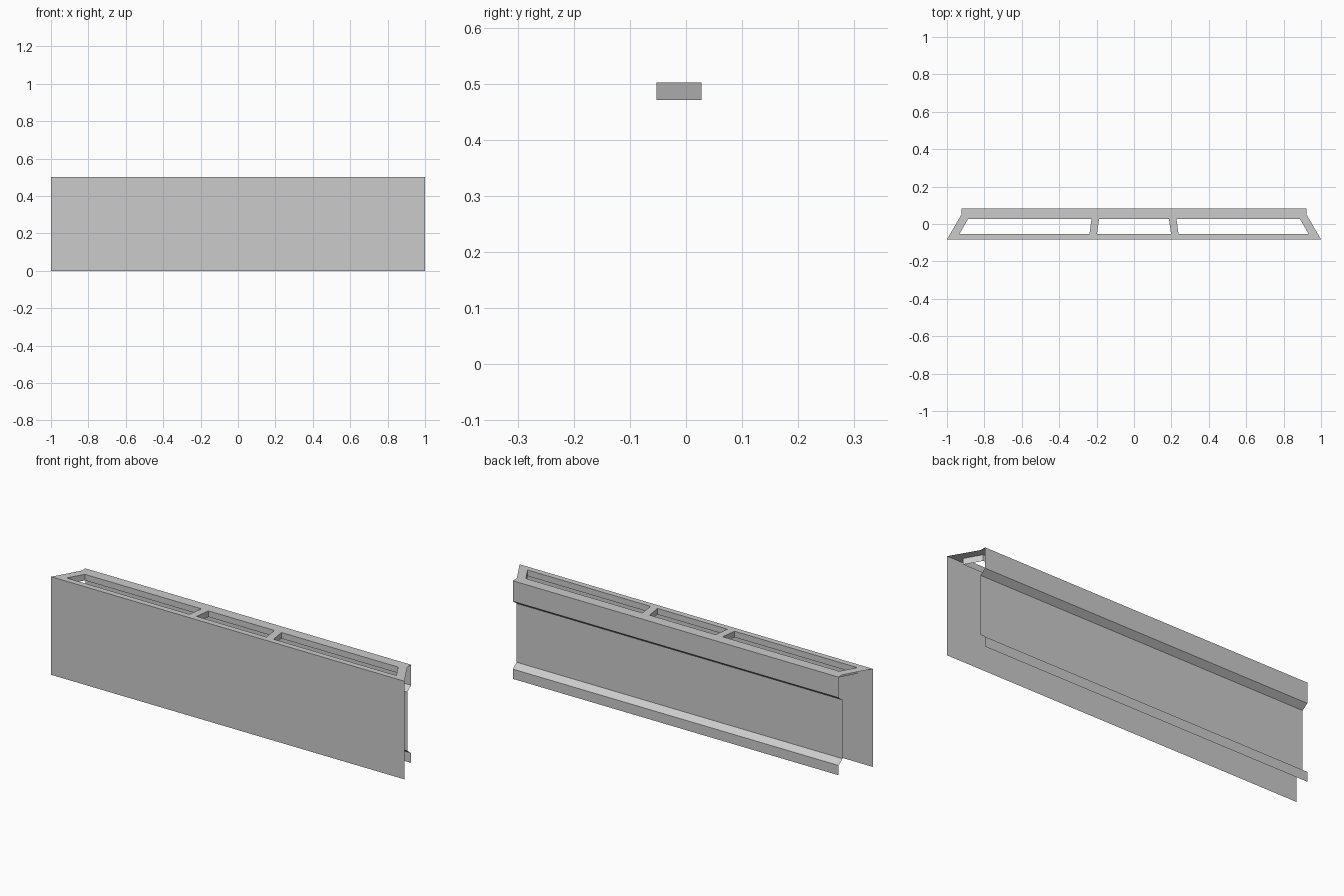
import bpy, bmesh

if "Cube" in bpy.data.objects:
    bpy.data.objects.remove(bpy.data.objects["Cube"])

H = 0.502      # overall height
D = 0.083      # half depth
XB = 0.922     # half width of the back
YR = 0.052     # depth of the recessed back panel


def finish(bm, name):
    mesh = bpy.data.meshes.new(name)
    bm.to_mesh(mesh)
    bm.free()
    obj = bpy.data.objects.new(name, mesh)
    bpy.context.collection.objects.link(obj)
    return obj


def sheet(name, profile, half_width, facing):
    """Sweep a (y, z) profile along x as an open sheet."""
    bm = bmesh.new()
    rows = [[bm.verts.new((s * half_width, y, z)) for s in (-1, 1)] for y, z in profile]
    for (a, b), (c, d) in zip(rows, rows[1:]):
        bm.faces.new((a, b, d, c) if facing < 0 else (c, d, b, a))
    return finish(bm, name)


# Flat front panel
sheet("front_panel", [(-D, 0), (-D, H)], 1.0, -1)

# Stepped back panel: bottom flange, recess, top lip
sheet("back_panel", [(D, 0), (D, 0.05), (YR, 0.073), (YR, 0.374), (D, 0.397), (D, H)], XB, 1)

# Top plate outline and its three slots
outline = [(-1, -D), (1, -D), (XB, YR), (XB, D), (-XB, D), (-XB, YR)]
Y0, Y1 = -0.053, 0.028
left_slot = [(-0.933, Y0), (-0.238, Y0), (-0.227, Y1), (-0.887, Y1)]
right_slot = [(-x, y) for x, y in reversed(left_slot)]
middle_slot = [(-0.198, Y0), (0.198, Y0), (0.187, Y1), (-0.187, Y1)]
slots = [left_slot, middle_slot, right_slot]

bm = bmesh.new()
edges, loops = [], []
for pts in [outline] + slots:
    vs = [bm.verts.new((x, y, H)) for x, y in pts]
    loops.append(vs)
    edges += [bm.edges.new((vs[i], vs[(i + 1) % len(vs)])) for i in range(len(vs))]
bmesh.ops.triangle_fill(bm, use_beauty=True, use_dissolve=False, edges=edges, normal=(0, 0, 1))
bmesh.ops.dissolve_limit(bm, angle_limit=0.01, verts=bm.verts[:], edges=bm.edges[:])

# Short walls hanging from each slot
for pts in slots:
    top = [next(v for v in bm.verts if (v.co.x - x) ** 2 + (v.co.y - y) ** 2 < 1e-8 and v.co.z > H - 0.01)
           for x, y in pts]
    low = [bm.verts.new((x, y, 0.471)) for x, y in pts]
    for i in range(4):
        j = (i + 1) % 4
        bm.faces.new((top[i], top[j], low[j], low[i]))
finish(bm, "slotted_top")
